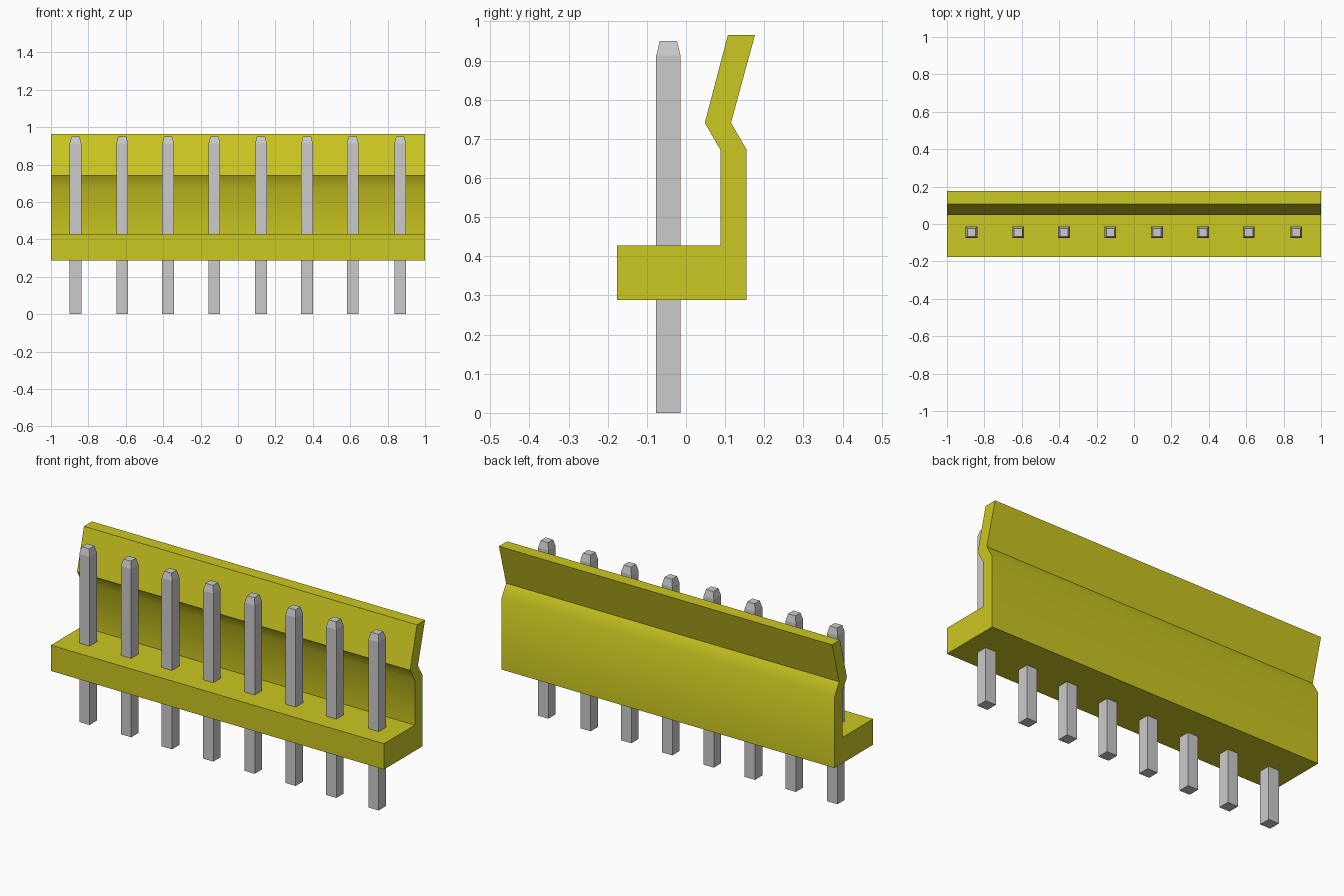
import bpy
import bmesh
from math import radians

cube = bpy.data.objects.get("Cube")
if cube:
    bpy.data.objects.remove(cube, do_unlink=True)


def material(name, rgb):
    mat = bpy.data.materials.new(name)
    mat.use_nodes = True
    colour = (*rgb, 1)
    mat.diffuse_color = colour
    mat.node_tree.nodes["Principled BSDF"].inputs["Base Color"].default_value = colour
    return mat


def add_object(name, bm, mat):
    bmesh.ops.recalc_face_normals(bm, faces=bm.faces)
    mesh = bpy.data.meshes.new(name)
    bm.to_mesh(mesh)
    bm.free()
    mesh.materials.append(mat)
    obj = bpy.data.objects.new(name, mesh)
    bpy.context.collection.objects.link(obj)
    return obj


yellow = material("yellow plastic", (0.60, 0.57, 0.015))
grey = material("grey metal", (0.60, 0.60, 0.60))

# Housing: side profile (y, z) of base and kinked latch wall, extruded along x
profile = [(-0.176, 0.288), (0.155, 0.288), (0.155, 0.672), (0.115, 0.741),
           (0.176, 0.965), (0.107, 0.965), (0.048, 0.741), (0.088, 0.672),
           (0.088, 0.428), (-0.176, 0.428)]
bm = bmesh.new()
end = bm.faces.new([bm.verts.new((-1, y, z)) for y, z in profile])
side = bmesh.ops.extrude_face_region(bm, geom=[end], use_keep_orig=True)
verts = [g for g in side["geom"] if isinstance(g, bmesh.types.BMVert)]
bmesh.ops.translate(bm, verts=verts, vec=(2, 0, 0))
housing = add_object("housing", bm, yellow)

# Soft lower bend on the wall, all other edges sharp
bpy.ops.object.select_all(action="DESELECT")
housing.select_set(True)
bpy.context.view_layer.objects.active = housing
bpy.ops.object.shade_smooth_by_angle(angle=radians(35))


# Pins: square posts with tapered tips
def add_pin(name, x, y=-0.045):
    bm = bmesh.new()
    rings = []
    for z, half in ((0, 0.031), (0.913, 0.031), (0.95, 0.022)):
        rings.append([bm.verts.new((x + sx * half, y + sy * half, z))
                      for sx, sy in ((-1, -1), (1, -1), (1, 1), (-1, 1))])
    for low, high in zip(rings, rings[1:]):
        for i in range(4):
            j = (i + 1) % 4
            bm.faces.new((low[i], low[j], high[j], high[i]))
    bm.faces.new(rings[0])
    bm.faces.new(rings[-1])
    add_object(name, bm, grey)


pin_positions = [-0.869, -0.619, -0.374, -0.126, 0.123, 0.369, 0.613, 0.867]
for number, x in enumerate(pin_positions, 1):
    add_pin(f"pin_{number}", x)
